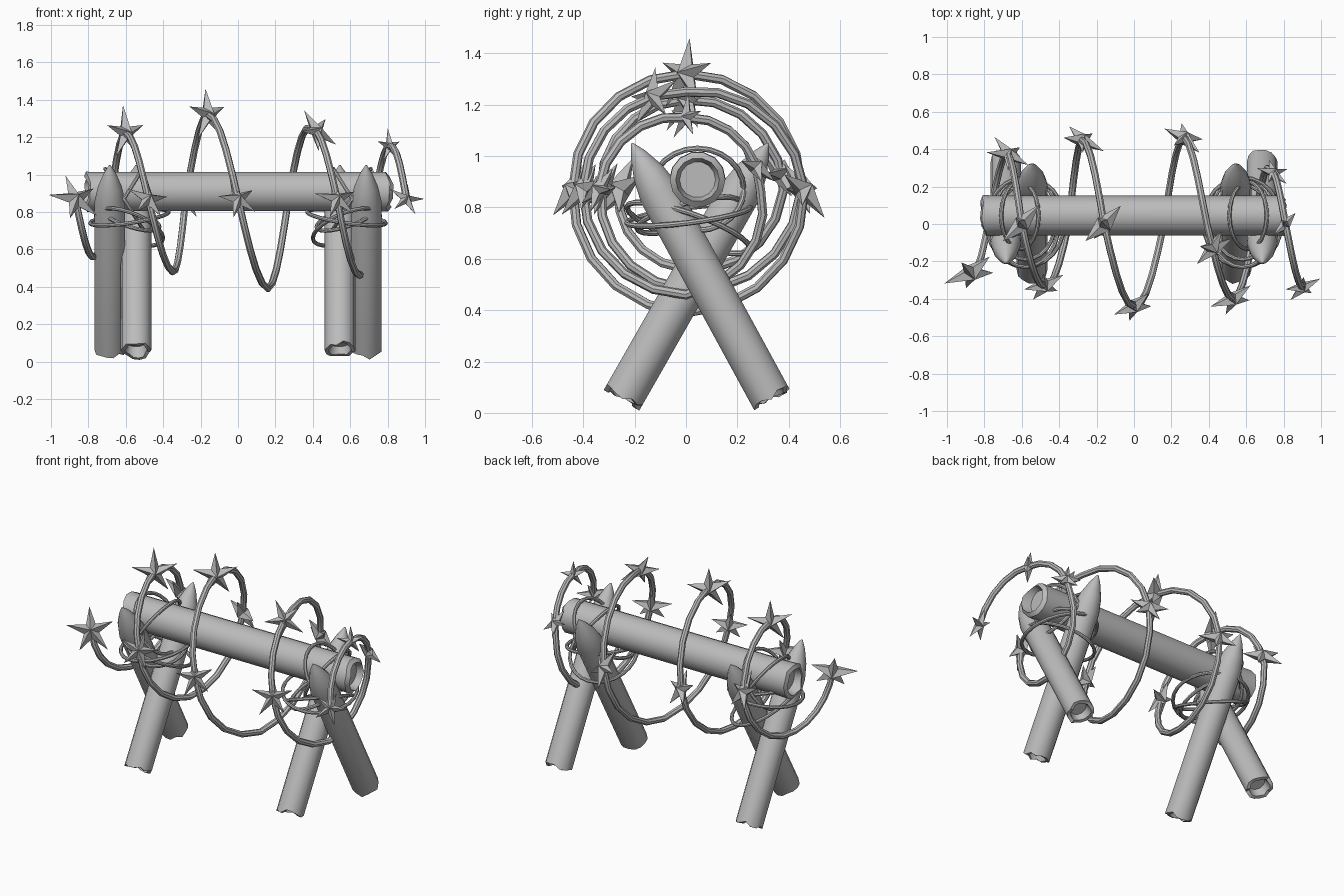
import bpy, bmesh, math, random
from mathutils import Vector, Matrix

random.seed(4)
if "Cube" in bpy.data.objects:
    bpy.data.objects.remove(bpy.data.objects["Cube"], do_unlink=True)

GREY = (0.5, 0.5, 0.5, 1)
mat = bpy.data.materials.new("plain grey")
mat.use_nodes = True
mat.diffuse_color = GREY
mat.node_tree.nodes["Principled BSDF"].inputs["Base Color"].default_value = GREY


def add_object(name, mesh, smooth=True):
    mesh.materials.clear()
    mesh.materials.append(mat)
    for p in mesh.polygons:
        p.use_smooth = smooth
    if smooth:
        mesh.set_sharp_from_angle(angle=math.radians(40))
    ob = bpy.data.objects.new(name, mesh)
    bpy.context.collection.objects.link(ob)
    return ob


def log(name, start, end, profile, sides=14, jag=0.015):
    """Turn (radius, distance, ragged) rings around the line start-end."""
    start, end = Vector(start), Vector(end)
    turn = (end - start).to_track_quat('Z', 'Y')
    bm = bmesh.new()
    chips = [random.uniform(-jag, jag) for _ in range(sides)]
    rings = []
    for radius, dist, ragged in profile:
        ring = []
        for i in range(sides):
            a = math.tau * i / sides
            d = dist + (chips[i] if ragged else 0)
            ring.append(bm.verts.new(start + turn @ Vector(
                (radius * math.cos(a), radius * math.sin(a), d))))
        rings.append(ring)
    for low, high in zip(rings, rings[1:]):
        for i in range(sides):
            j = (i + 1) % sides
            bm.faces.new((low[i], low[j], high[j], high[i]))
    bm.faces.new(rings[0][::-1])
    bm.faces.new(rings[-1])
    bmesh.ops.recalc_face_normals(bm, faces=bm.faces)
    mesh = bpy.data.meshes.new(name)
    bm.to_mesh(mesh)
    bm.free()
    return add_object(name, mesh)


def wire(name, points, radius, closed=False):
    curve = bpy.data.curves.new(name + "_path", 'CURVE')
    curve.dimensions = '3D'
    curve.bevel_depth = radius
    curve.bevel_resolution = 2
    curve.use_fill_caps = True
    spline = curve.splines.new('POLY')
    spline.points.add(len(points) - 1)
    for p, co in zip(spline.points, points):
        p.co = (*co, 1)
    spline.use_cyclic_u = closed
    temp = bpy.data.objects.new(name + "_temp", curve)
    bpy.context.collection.objects.link(temp)
    graph = bpy.context.evaluated_depsgraph_get()
    mesh = bpy.data.meshes.new_from_object(temp.evaluated_get(graph))
    bpy.data.objects.remove(temp, do_unlink=True)
    return add_object(name, mesh)


def star(name, centre, size, normal, spike):
    """Five-pointed barb, thick in the middle and flat faceted."""
    n = Vector(normal).normalized()
    up = (Vector(spike) - n * n.dot(Vector(spike))).normalized()
    side = up.cross(n)
    bm = bmesh.new()
    rim = []
    for i in range(10):
        a = math.pi * i / 5
        r = size * (0.32 if i % 2 else random.uniform(0.9, 1.1))
        rim.append(bm.verts.new(centre + r * (up * math.cos(a) + side * math.sin(a))))
    for s in (1, -1):
        apex = bm.verts.new(centre + n * size * 0.33 * s)
        for i in range(10):
            bm.faces.new((rim[i], rim[(i + 1) % 10], apex))
    bmesh.ops.recalc_face_normals(bm, faces=bm.faces)
    mesh = bpy.data.meshes.new(name)
    bm.to_mesh(mesh)
    bm.free()
    add_object(name, mesh, smooth=False)


# Crossbar with ragged, hollowed ends
log("crossbar", (-0.81, 0.045, 0.908), (0.82, 0.045, 0.908),
    [(0.07, 0.05, False), (0.085, 0, True), (0.11, 0.01, True), (0.107, 0.08, False),
     (0.107, 1.53, False), (0.108, 1.61, True), (0.085, 1.63, True), (0.07, 1.58, False)])

# Crossed legs with sharpened tops and hollowed feet
R = 0.082
for label, sgn in (("left", 1), ("right", -1)):
    for part, x, foot, tip in (("outer", 0.685, 0.33, -0.21), ("inner", 0.545, -0.245, 0.32)):
        a, b = Vector((sgn * x, foot, 0.06)), Vector((sgn * x, tip, 1.05))
        h = (b - a).length
        log(f"{label}_{part}_leg", a, b,
            [(R * 0.6, 0.05, False), (R * 0.75, 0, True), (R, 0, True), (R, 0.1, False),
             (R, h - 0.22, False), (R * 0.78, h - 0.13, False),
             (R * 0.4, h - 0.05, False), (0.004, h, False)])

# Thin lashing loops around each joint
for label, sgn in (("left", 1), ("right", -1)):
    turns = [math.tau * i / 24 for i in range(24)]
    for k, (rx, ry, base, tx, ty) in enumerate(
            ((0.21, 0.24, 0.77, -0.03, 0.03), (0.18, 0.24, 0.72, 0.06, -0.08),
             (0.16, 0.2, 0.77, 0.05, 0.05))):
        wire(f"{label}_lashing_{k + 1}",
             [(sgn * (0.58 + rx * math.cos(a)), 0.01 + ry * math.sin(a),
               base + tx * math.cos(a) + ty * math.sin(a)) for a in turns], 0.011, True)
    for k, lean in enumerate((0.1, -0.1)):
        wire(f"{label}_bar_tie_{k + 1}",
             [(sgn * (0.61 + lean * math.sin(a)), 0.045 + 0.18 * math.cos(a),
               0.87 + 0.16 * math.sin(a)) for a in turns], 0.011, True)

# Barbed wire coil: position and radius at every quarter turn
coil_x = (-0.87, -0.78, -0.68, -0.6, -0.48, -0.35, -0.28, -0.16, 0,
          0.16, 0.27, 0.39, 0.53, 0.65, 0.73, 0.81, 0.9)
coil_r = (0.26, 0.31, 0.38, 0.35, 0.33, 0.39, 0.45, 0.45, 0.44,
          0.48, 0.46, 0.38, 0.4, 0.41, 0.29, 0.28, 0.34)


def coil_point(t):
    i = min(int(t), 15)
    f = t - i
    x = coil_x[i] + f * (coil_x[i + 1] - coil_x[i])
    r = coil_r[i] + f * (coil_r[i + 1] - coil_r[i])
    a = t * math.pi / 2
    out = Vector((0, -math.cos(a), -math.sin(a)))
    return Vector((x, 0, 0.87)) + out * r, out


wire("barbed_wire", [coil_point(i / 5)[0] for i in range(81)], 0.019)

# Star barbs on the front, back and top of every turn
sizes = {0: 0.15, 3: 0.14, 7: 0.145, 16: 0.1, 15: 0.09, 14: 0.1}
shifts = {2: 0.1, 11: 0.22, 14: 0.2}
for q in range(17):
    if q % 4 == 1:
        continue
    centre, out = coil_point(q + shifts.get(q, 0))
    if q % 4 == 3:
        normal, spike = (1, -1, 0.7 if q == 11 else 0.2), out
    else:
        normal, spike = out + Vector((0.5, 0, 0.65)), (random.uniform(-0.3, 0.3), 0, 1)
    star(f"star_barb_{q + 1}", centre, sizes.get(q, 0.125), normal, spike)
